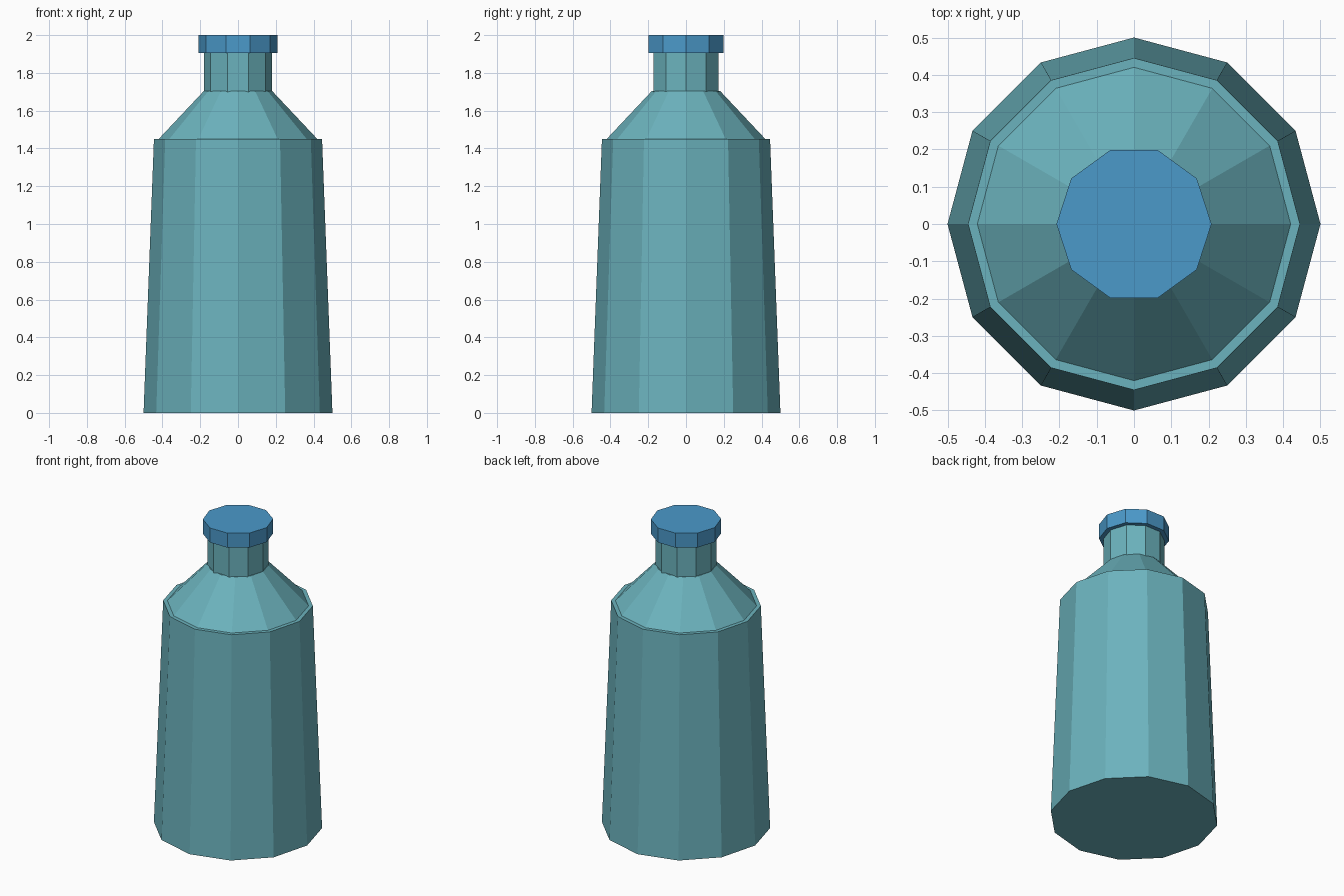
import bpy
import bmesh
from math import cos, sin, tau

default = bpy.data.objects.get("Cube")
if default:
    bpy.data.objects.remove(default, do_unlink=True)


def material(name, rgb):
    mat = bpy.data.materials.new(name)
    mat.use_nodes = True
    colour = (*rgb, 1.0)
    mat.diffuse_color = colour
    mat.node_tree.nodes["Principled BSDF"].inputs["Base Color"].default_value = colour
    return mat


def turned(name, sides, profile, mat):
    """Closed, faceted solid turned around z from (radius, height) rings."""
    bm = bmesh.new()
    rings = []
    for radius, z in profile:
        angles = [tau * i / sides for i in range(sides)]
        rings.append([bm.verts.new((radius * cos(a), radius * sin(a), z)) for a in angles])
    for low, high in zip(rings, rings[1:]):
        for i in range(sides):
            j = (i + 1) % sides
            bm.faces.new((low[i], low[j], high[j], high[i]))
    bm.faces.new(rings[0][::-1])
    bm.faces.new(rings[-1])
    mesh = bpy.data.meshes.new(name)
    bm.to_mesh(mesh)
    bm.free()
    mesh.materials.append(mat)
    obj = bpy.data.objects.new(name, mesh)
    bpy.context.collection.objects.link(obj)
    return obj


teal = material("teal glass", (0.148, 0.45, 0.51))
blue = material("blue cap", (0.07, 0.32, 0.59))

# Tapered body with a narrow flat rim and sloping shoulder
turned("bottle_body", 12, [(0.5, 0), (0.445, 1.45), (0.42, 1.45), (0.18, 1.705)], teal)

# Straight neck, reaching into the shoulder and cap
turned("bottle_neck", 10, [(0.18, 1.69), (0.18, 1.92)], teal)

# Flat stopper
turned("bottle_cap", 10, [(0.208, 1.905), (0.208, 2.0)], blue)
